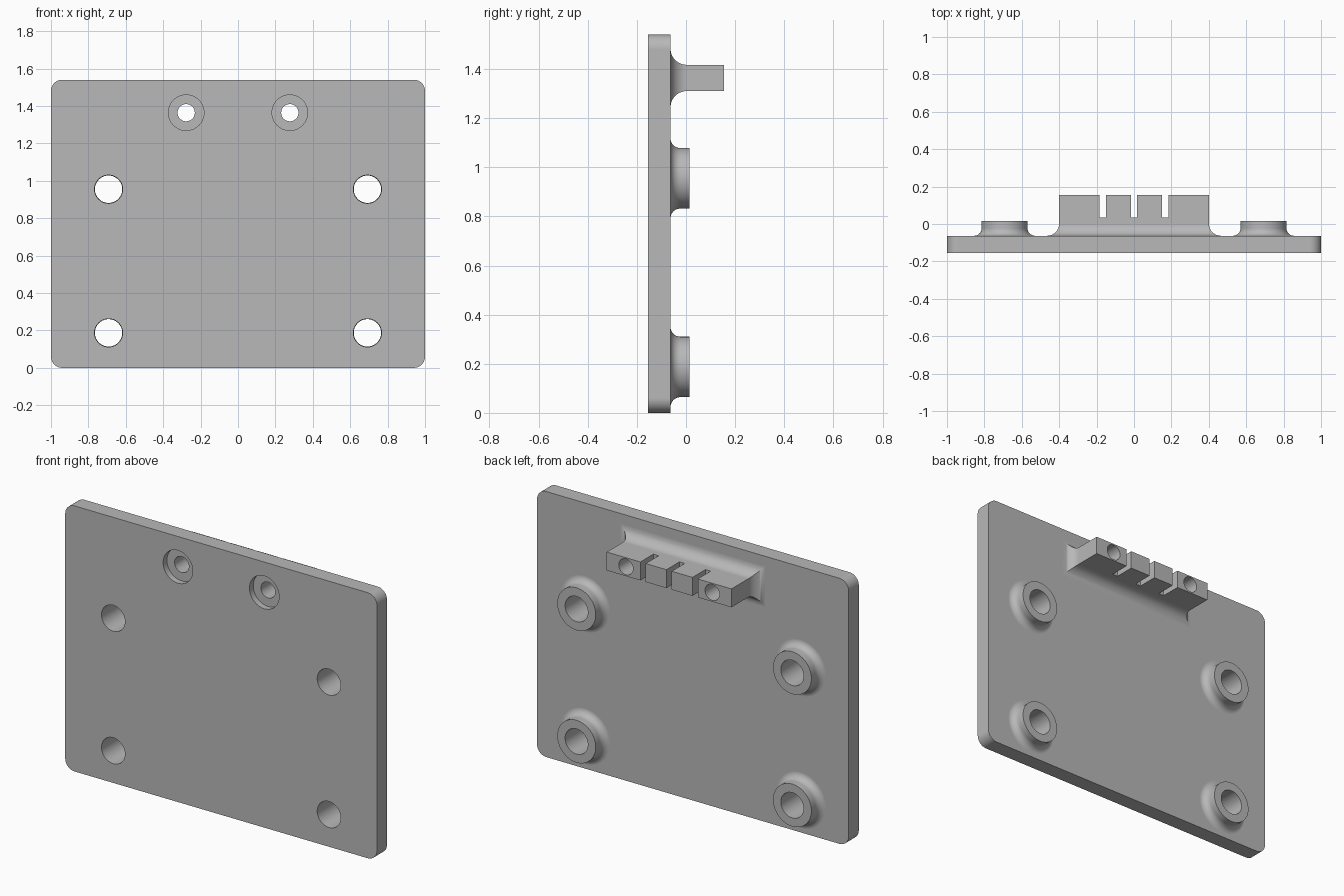
import bpy, bmesh
from math import sin, cos, pi

if "Cube" in bpy.data.objects:
    bpy.data.objects.remove(bpy.data.objects["Cube"], do_unlink=True)

GREY = (0.48, 0.48, 0.48, 1)
grey = bpy.data.materials.new("plain_grey")
grey.use_nodes = True
grey.diffuse_color = GREY
grey.node_tree.nodes["Principled BSDF"].inputs["Base Color"].default_value = GREY

FRONT, BACK = -0.155, -0.063   # plate faces
ROOT = -0.11                   # depth at which rear features are embedded
HEIGHT = 1.54
STEPS = 12                     # segments per quarter fillet


def loft(name, rings):
    """Closed solid through rings of equal point count."""
    bm = bmesh.new()
    loops = [[bm.verts.new(p) for p in ring] for ring in rings]
    n = len(loops[0])
    for a, b in zip(loops, loops[1:]):
        for i in range(n):
            j = (i + 1) % n
            bm.faces.new((a[i], a[j], b[j], b[i]))
    bm.faces.new(loops[0])
    bm.faces.new(loops[-1])
    bmesh.ops.recalc_face_normals(bm, faces=bm.faces)
    mesh = bpy.data.meshes.new(name)
    bm.to_mesh(mesh)
    bm.free()
    mesh.materials.append(grey)
    ob = bpy.data.objects.new(name, mesh)
    bpy.context.collection.objects.link(ob)
    return ob


def lathe(name, x, z, profile, sides=64):
    """Turn (y, radius) pairs about an axis along y."""
    turns = [2 * pi * i / sides for i in range(sides)]
    return loft(name, [[(x + r * cos(t), y, z + r * sin(t)) for t in turns]
                       for y, r in profile])


def rounded_rect(y, half_x, z0, z1, r):
    ring = []
    corners = [(half_x - r, z1 - r), (r - half_x, z1 - r),
               (r - half_x, z0 + r), (half_x - r, z0 + r)]
    for k, (cx, cz) in enumerate(corners):
        for i in range(STEPS + 1):
            t = (k + i / STEPS) * pi / 2
            ring.append((cx + r * cos(t), y, cz + r * sin(t)))
    return ring


def rect(y, x0, x1, z0, z1):
    return [(x0, y, z0), (x1, y, z0), (x1, y, z1), (x0, y, z1)]


def fillet(radius):
    """(y, outward offset) pairs easing from the plate into a wall."""
    pairs = [(ROOT, radius)]
    for i in range(STEPS + 1):
        t = i / STEPS * pi / 2
        pairs.append((BACK + radius * (1 - cos(t)), radius * (1 - sin(t))))
    return pairs


def combine(body, tool, operation):
    mod = body.modifiers.new(operation.lower(), "BOOLEAN")
    mod.operation, mod.solver, mod.object = operation, "EXACT", tool
    bpy.context.view_layer.objects.active = body
    bpy.ops.object.modifier_apply(modifier=mod.name)
    bpy.data.objects.remove(tool, do_unlink=True)


# Plate with rounded corners
body = loft("mounting_plate", [rounded_rect(y, 1, 0, HEIGHT, 0.06)
                               for y in (FRONT, BACK)])

# Four filleted bosses on the back, then their through holes
spots = [(x, z) for x in (-0.692, 0.692) for z in (0.187, 0.955)]
for x, z in spots:
    profile = [(y, 0.123 + d) for y, d in fillet(0.04)] + [(0.015, 0.123)]
    combine(body, lathe("boss", x, z, profile), "UNION")
for x, z in spots:
    combine(body, lathe("boss_hole", x, z, [(-0.2, 0.076), (0.1, 0.072)]),
            "DIFFERENCE")

# Rear bar with mitred fillet at its foot
sections = fillet(0.066) + [(0.155, 0)]
bar = loft("rear_bar", [rect(y, -0.4 - d, 0.4 + d, 1.31 - d, 1.417 + d)
                        for y, d in sections])
combine(body, bar, "UNION")

# Three slots across the bar
for x in (-0.167, 0, 0.167):
    slot = loft("slot", [rect(y, x - 0.017, x + 0.017, 1.2, 1.5)
                         for y in (0.036, 0.3)])
    combine(body, slot, "DIFFERENCE")

# Counterbored screw holes through plate and bar
for x in (-0.277, 0.277):
    profile = [(-0.2, 0.095), (-0.12, 0.095), (-0.12, 0.046), (0.3, 0.046)]
    combine(body, lathe("screw_hole", x, 1.364, profile), "DIFFERENCE")

# Smooth curved walls, keep flat faces flat
bpy.ops.object.select_all(action="DESELECT")
body.select_set(True)
bpy.context.view_layer.objects.active = body
bpy.ops.object.shade_smooth_by_angle(angle=pi / 6)
weighted = body.modifiers.new("flat_faces", "WEIGHTED_NORMAL")
weighted.keep_sharp = True
